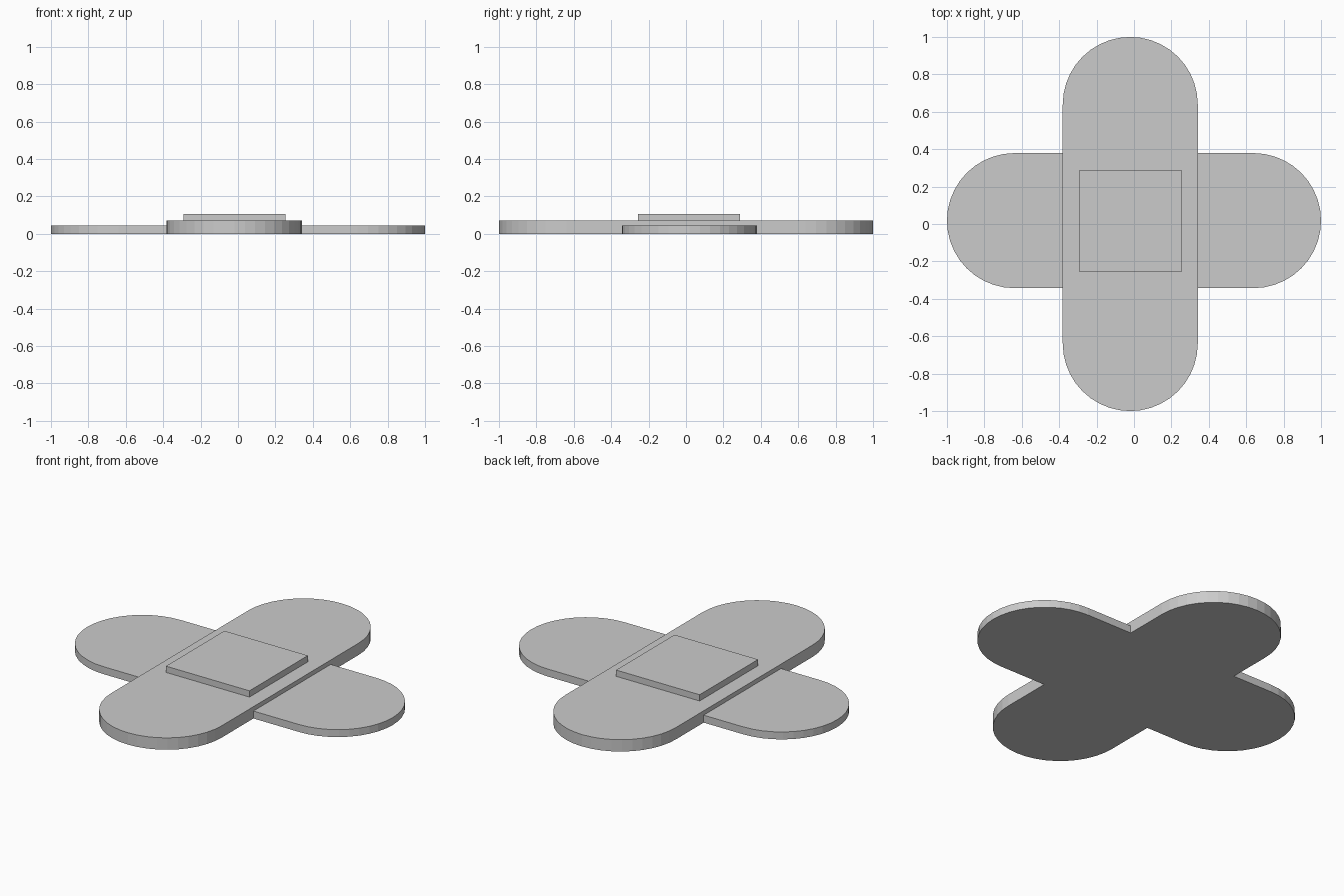
import bpy, bmesh
from math import sin, cos, pi

if "Cube" in bpy.data.objects:
    bpy.data.objects.remove(bpy.data.objects["Cube"])


def extrude_outline(name, outline, z0, z1):
    bm = bmesh.new()
    face = bm.faces.new([bm.verts.new((x, y, z0)) for x, y in outline])
    ext = bmesh.ops.extrude_face_region(bm, geom=[face], use_keep_orig=True)
    for v in ext["geom"]:
        if isinstance(v, bmesh.types.BMVert):
            v.co.z = z1
    bmesh.ops.recalc_face_normals(bm, faces=bm.faces)
    mesh = bpy.data.meshes.new(name)
    bm.to_mesh(mesh)
    bm.free()
    obj = bpy.data.objects.new(name, mesh)
    bpy.context.collection.objects.link(obj)
    return obj


def stadium(radius, half_length, offset, along_y, steps=20):
    # Straight strip with a rounded cap at each end
    pts = []
    for side in (1, -1):
        for i in range(steps + 1):
            a = -pi / 2 + pi * i / steps
            pts.append((side * (half_length - radius + radius * cos(a)),
                        side * radius * sin(a)))
    if along_y:
        return [(-v + offset, u) for u, v in pts]
    return [(u, v + offset) for u, v in pts]


# Two crossed strips, the one along y being thicker
extrude_outline("lower_strip", stadium(0.361, 1.0, 0.018, False), 0, 0.044)
extrude_outline("upper_strip", stadium(0.361, 1.0, -0.02, True), 0, 0.07)

# Square pad on top
x0, x1, y0, y1 = -0.292, 0.254, -0.256, 0.29
extrude_outline("centre_pad", [(x0, y0), (x1, y0), (x1, y1), (x0, y1)], 0.07, 0.107)
